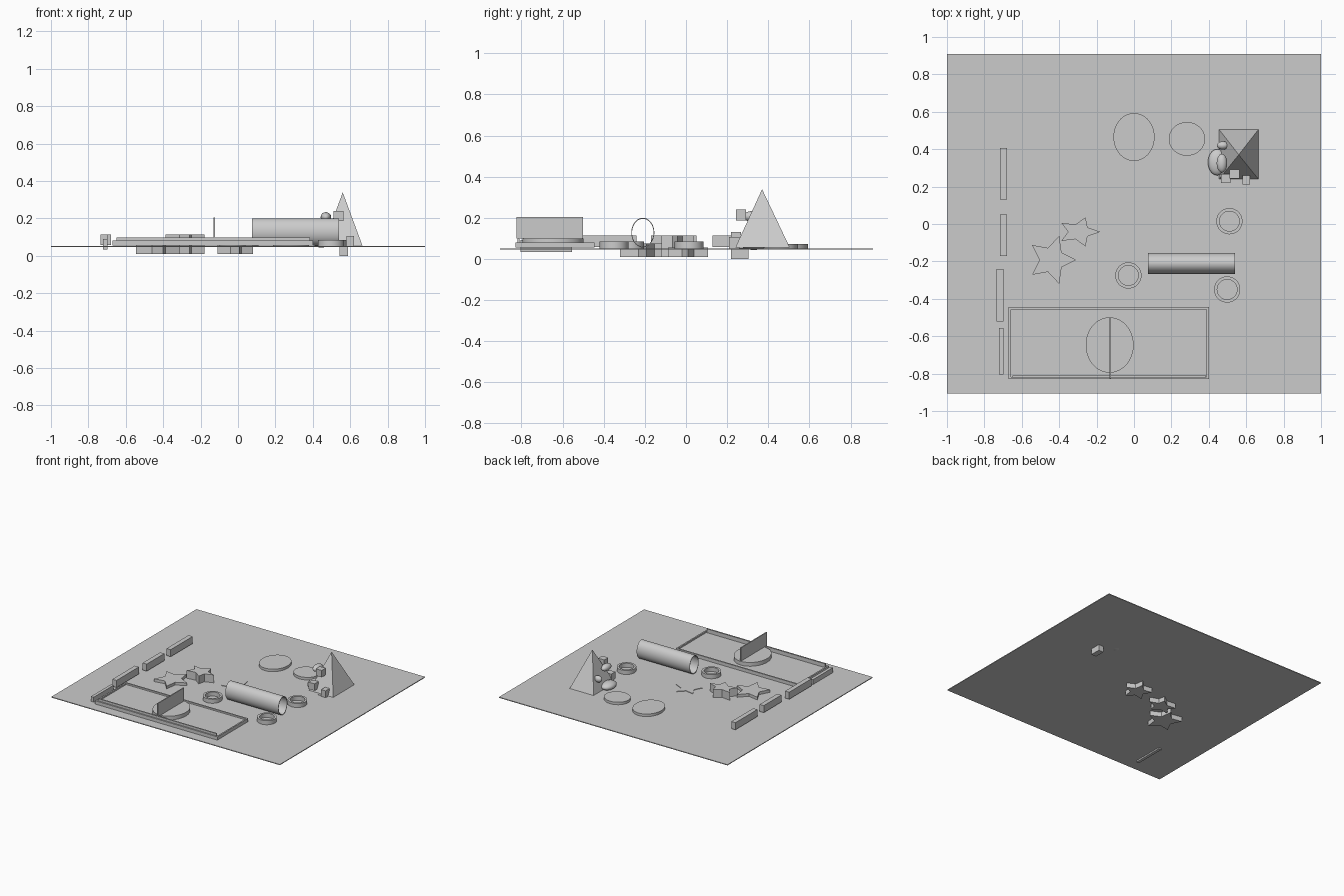
import bpy, bmesh
from math import cos, sin, pi, tau

if "Cube" in bpy.data.objects:
    bpy.data.objects.remove(bpy.data.objects["Cube"])


def finish(name, bm, smooth=False):
    bmesh.ops.recalc_face_normals(bm, faces=bm.faces)
    me = bpy.data.meshes.new(name)
    bm.to_mesh(me)
    bm.free()
    ob = bpy.data.objects.new(name, me)
    bpy.context.collection.objects.link(ob)
    if smooth:
        bpy.context.view_layer.objects.active = ob
        ob.select_set(True)
        bpy.ops.object.shade_smooth_by_angle()
        ob.select_set(False)
    return ob


def box(name, x0, x1, y0, y1, z0, z1):
    bm = bmesh.new()
    bmesh.ops.create_cube(bm, size=1)
    for v in bm.verts:
        v.co = (x0 if v.co.x < 0 else x1, y0 if v.co.y < 0 else y1, z0 if v.co.z < 0 else z1)
    return finish(name, bm)


def prism(name, pts, z0, z1, smooth=False):
    bm = bmesh.new()
    face = bm.faces.new([bm.verts.new((x, y, z0)) for x, y in pts])
    up = bmesh.ops.extrude_face_region(bm, geom=[face], use_keep_orig=True)["geom"]
    for v in up:
        if isinstance(v, bmesh.types.BMVert):
            v.co.z = z1
    return finish(name, bm, smooth)


def disc(name, x, y, rx, ry, z0, z1):
    pts = [(x + rx * cos(tau * i / 64), y + ry * sin(tau * i / 64)) for i in range(64)]
    return prism(name, pts, z0, z1, True)


def star(name, x, y, rx, ry, z0, z1):
    pts = []
    for i in range(10):
        k = 0.5 if i % 2 else 1
        pts.append((x + k * rx * cos(pi * i / 5), y + k * ry * sin(pi * i / 5)))
    return prism(name, pts, z0, z1)


def tube(name, place, ro, ri, a0, a1):
    """Hollow sleeve; place(radius, angle, along) gives a point."""
    bm = bmesh.new()
    n = 64
    prof = [(ro, a0), (ro, a1), (ri, a1), (ri, a0)]
    rows = [[bm.verts.new(place(r, tau * i / n, a)) for r, a in prof] for i in range(n)]
    for i in range(n):
        p, q = rows[i], rows[(i + 1) % n]
        for j in range(4):
            k = (j + 1) % 4
            bm.faces.new((p[j], p[k], q[k], q[j]))
    return finish(name, bm, True)


def ellipsoid(name, c, r):
    bm = bmesh.new()
    bmesh.ops.create_uvsphere(bm, u_segments=32, v_segments=16, radius=1)
    for v in bm.verts:
        v.co = [c[i] + r[i] * v.co[i] for i in range(3)]
    return finish(name, bm, True)


# ground sheet
box("ground_sheet", -1, 1, -0.905, 0.91, 0.047, 0.053)

# shallow tray with raised border, front rail, round pad and divider
tray = box("tray", -0.67, 0.40, -0.83, -0.445, 0.056, 0.082)
bm = bmesh.new()
bm.from_mesh(tray.data)
top = max(bm.faces, key=lambda f: f.calc_center_median().z)
bmesh.ops.inset_region(bm, faces=[top], thickness=0.016)
floor = bmesh.ops.extrude_face_region(bm, geom=[top])["geom"]
bmesh.ops.delete(bm, geom=[top], context='FACES_ONLY')
for v in floor:
    if isinstance(v, bmesh.types.BMVert):
        v.co.z = 0.070
bm.to_mesh(tray.data)
bm.free()
box("tray_front_rail", -0.65, 0.385, -0.82, -0.81, 0.07, 0.10)
disc("tray_pad", -0.13, -0.647, 0.128, 0.148, 0.07, 0.10)
box("tray_divider", -0.13, -0.122, -0.825, -0.50, 0.10, 0.205)

# row of bars on the left
for i, (x, y0, y1, z) in enumerate([(-0.698, 0.13, 0.405, 0.06), (-0.698, -0.17, 0.05, 0.06),
                                    (-0.717, -0.52, -0.24, 0.06), (-0.711, -0.805, -0.555, 0.036)]):
    w = 0.012 if i == 3 else 0.018
    box(f"bar_{i + 1}", x - w, x + w, y0, y1, z, z + 0.056)

# stars sunk through the sheet
star("star_left", -0.44, -0.192, 0.13, 0.135, 0.01, 0.075)
star("star_upper", -0.295, -0.042, 0.115, 0.082, 0.01, 0.115)
star("star_middle", -0.025, 0.01, 0.105, 0.102, 0.01, 0.057)

# lying open tunnel
tube("tunnel", lambda r, t, a: (a, -0.21 + 0.056 * r * cos(t), 0.129 + 0.072 * r * sin(t)),
     1.0, 0.93, 0.075, 0.54)

# rings
for i, (cx, cy) in enumerate([(-0.03, -0.275), (0.51, 0.015), (0.498, -0.35)]):
    tube(f"ring_{i + 1}", lambda r, t, a: (cx + r * cos(t), cy + r * sin(t), a),
         0.07, 0.053, 0.053, 0.085)

# flat discs at the back
disc("disc_large", 0.0, 0.465, 0.11, 0.128, 0.053, 0.073)
disc("disc_small", 0.283, 0.455, 0.097, 0.09, 0.053, 0.073)

# pyramid
bm = bmesh.new()
base = [bm.verts.new(p) for p in ((0.455, 0.24, 0.056), (0.665, 0.24, 0.056),
                                  (0.665, 0.505, 0.056), (0.455, 0.505, 0.056))]
apex = bm.verts.new((0.56, 0.37, 0.34))
bm.faces.new(base)
for i in range(4):
    bm.faces.new((base[i], base[(i + 1) % 4], apex))
finish("pyramid", bm)

# pebbles and blocks around the pyramid
ellipsoid("pebble_low", (0.445, 0.33, 0.075), (0.05, 0.07, 0.03))
ellipsoid("pebble_top", (0.47, 0.325, 0.208), (0.028, 0.05, 0.026))
ellipsoid("pebble_back", (0.475, 0.42, 0.15), (0.032, 0.022, 0.025))
for i, (x, y, z) in enumerate([(0.491, 0.243, 0.105), (0.537, 0.267, 0.214),
                               (0.60, 0.235, 0.08), (0.565, 0.262, 0.028)]):
    w, d = (0.022, 0.042) if i == 3 else (0.026 if i < 2 else 0.02, 0.025)
    box(f"block_{i + 1}", x - w, x + w, y - d, y + d, z - 0.027, z + 0.027)

# settle the lowest point on z = 0
for ob in bpy.data.objects:
    ob.location.z -= 0.001
